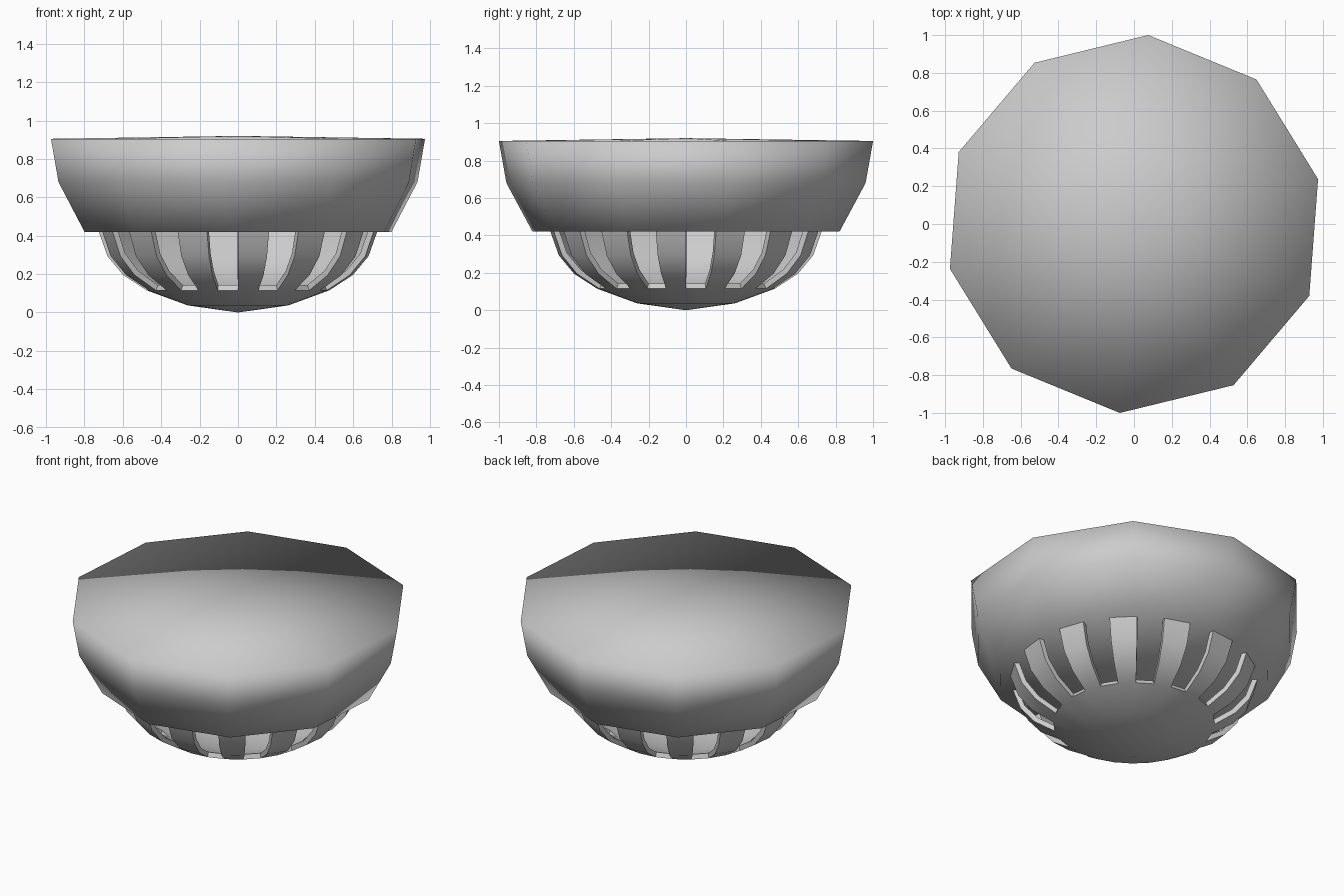
import bpy, bmesh
from math import sin, cos, pi, radians

if "Cube" in bpy.data.objects:
    bpy.data.objects.remove(bpy.data.objects["Cube"])


def lathe(name, profile, sides, start=0.0, skip=None):
    """Revolve (r, z) points about z; r = 0 makes a pole. skip(row, col) leaves openings."""
    bm = bmesh.new()
    rings = []
    for r, z in profile:
        if r == 0:
            rings.append([bm.verts.new((0, 0, z))] * sides)
        else:
            rings.append([bm.verts.new((r * cos(start + 2 * pi * i / sides),
                                        r * sin(start + 2 * pi * i / sides), z))
                          for i in range(sides)])
    for row in range(len(rings) - 1):
        a, b = rings[row], rings[row + 1]
        for i in range(sides):
            if skip and skip(row, i):
                continue
            j = (i + 1) % sides
            corners = list(dict.fromkeys((a[i], a[j], b[j], b[i])))
            bm.faces.new(corners)
    mesh = bpy.data.meshes.new(name)
    bm.to_mesh(mesh)
    bm.free()
    obj = bpy.data.objects.new(name, mesh)
    bpy.context.collection.objects.link(obj)
    return obj


# Ten-sided upper body, closed at top and bottom, fully smooth shaded
upper = lathe("upper_body",
              [(0, 0.42), (0.823, 0.42), (0.963, 0.68), (1.003, 0.905), (0, 0.92)],
              10, radians(13.7))
for p in upper.data.polygons:
    p.use_smooth = True

# Slotted lower bowl: every other column is open above the bottom cap
bowl = lathe("slotted_bowl",
             [(0, 0), (0.262, 0.037), (0.475, 0.115), (0.598, 0.195),
              (0.68, 0.293), (0.725, 0.42)],
             28, 0.0, lambda row, col: row >= 2 and col % 2 == 0)
shell = bowl.modifiers.new("shell", 'SOLIDIFY')
shell.thickness = 0.03
shell.offset = -1
bpy.context.view_layer.objects.active = bowl
bowl.select_set(True)
bpy.ops.object.modifier_apply(modifier="shell")
bpy.ops.object.shade_smooth_by_angle(angle=radians(30))
